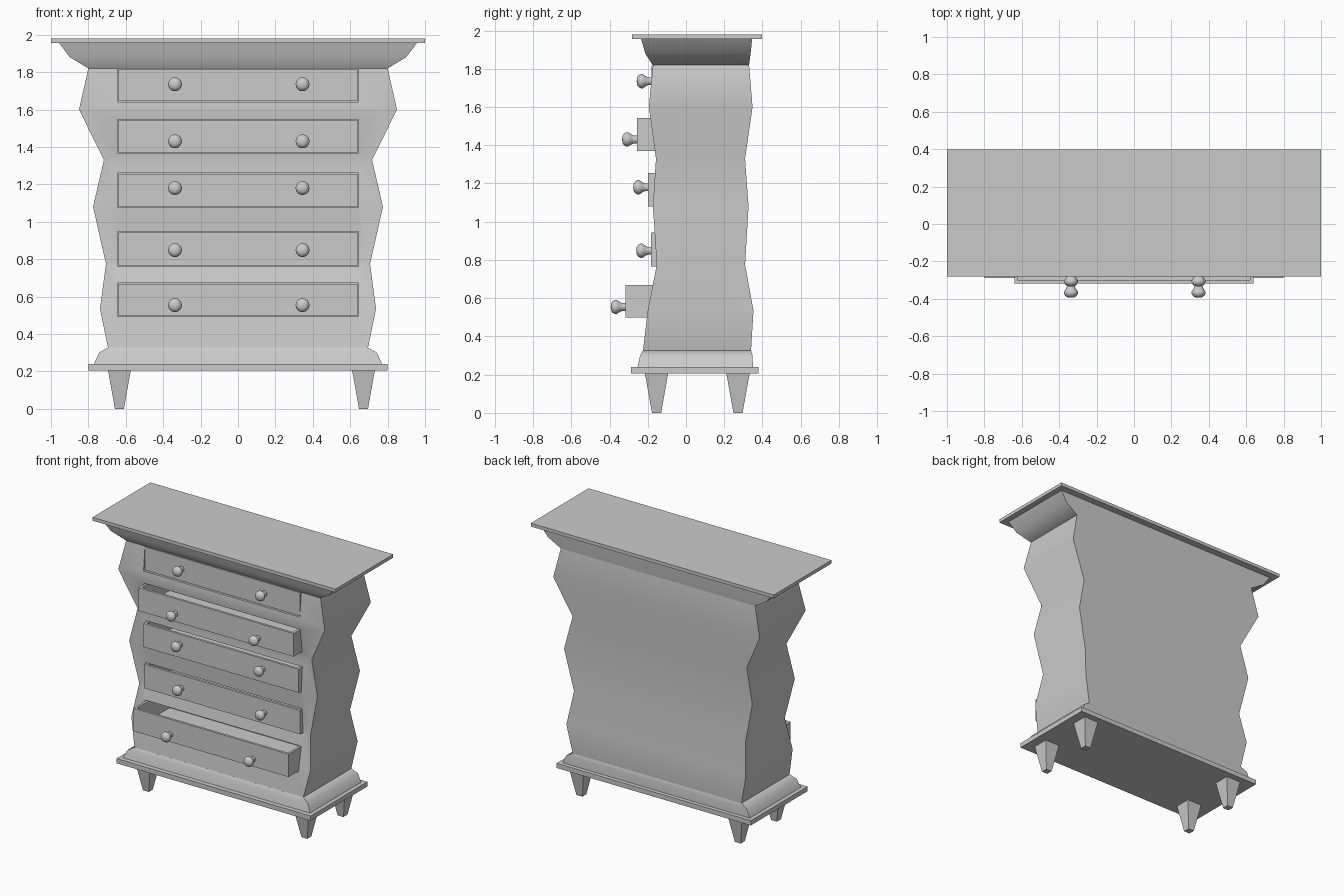
import bpy, bmesh, math
from mathutils import Matrix, Vector

if "Cube" in bpy.data.objects:
    bpy.data.objects.remove(bpy.data.objects["Cube"])


def finish(name, bm, angle=0):
    bmesh.ops.recalc_face_normals(bm, faces=bm.faces[:])
    me = bpy.data.meshes.new(name)
    bm.to_mesh(me)
    bm.free()
    ob = bpy.data.objects.new(name, me)
    bpy.context.collection.objects.link(ob)
    if angle:
        smooth(ob, angle)
    return ob


def smooth(ob, angle):
    bpy.ops.object.select_all(action='DESELECT')
    ob.select_set(True)
    bpy.context.view_layer.objects.active = ob
    bpy.ops.object.shade_smooth_by_angle(angle=math.radians(angle))


def loft(name, rings, angle=0):
    """Stack of rectangles, each ring = (z, x0, x1, y0, y1)."""
    bm = bmesh.new()
    prev = None
    for z, x0, x1, y0, y1 in rings:
        ring = [bm.verts.new((x, y, z)) for x, y in
                ((x0, y0), (x1, y0), (x1, y1), (x0, y1))]
        if prev:
            for i in range(4):
                j = (i + 1) % 4
                bm.faces.new((prev[i], prev[j], ring[j], ring[i]))
        else:
            bm.faces.new(ring[::-1])
        prev = ring
    bm.faces.new(prev)
    return finish(name, bm, angle)


def box(name, x0, x1, y0, y1, z0, z1):
    return loft(name, [(z0, x0, x1, y0, y1), (z1, x0, x1, y0, y1)])


def sym(rows):
    return [(z, -w, w, y0, y1) for z, w, y0, y1 in rows]


def drawer(name, x0, x1, y0, y1, z0, z1, t=0.025):
    """Open-topped box with wall thickness t."""
    bm = bmesh.new()
    bmesh.ops.create_cube(bm, size=1)
    for v in bm.verts:
        v.co = Vector((x0 if v.co.x < 0 else x1, y0 if v.co.y < 0 else y1,
                       z0 if v.co.z < 0 else z1))
    bm.normal_update()
    top = max(bm.faces, key=lambda f: f.calc_center_median().z)
    bmesh.ops.inset_region(bm, faces=[top], thickness=t)
    inner = bmesh.ops.extrude_face_region(bm, geom=[top])
    verts = [g for g in inner['geom'] if isinstance(g, bmesh.types.BMVert)]
    bmesh.ops.translate(bm, verts=verts, vec=(0, 0, -(z1 - z0 - t)))
    if top.is_valid:
        bm.faces.remove(top)
    return finish(name, bm)


def knob(name, x, y, z):
    """Turned knob pointing to -y from (x, y, z)."""
    profile = [(0.0, -0.01), (0.021, -0.01), (0.02, 0.015), (0.027, 0.03),
               (0.037, 0.045), (0.037, 0.055), (0.03, 0.068), (0.018, 0.075), (0.0, 0.077)]
    bm = bmesh.new()
    vs = [bm.verts.new((r, -t, 0)) for r, t in profile]
    es = [bm.edges.new(p) for p in zip(vs, vs[1:])]
    bmesh.ops.spin(bm, geom=vs + es, cent=(0, 0, 0), axis=(0, 1, 0),
                   angle=2 * math.pi, steps=20, use_merge=True)
    bmesh.ops.remove_doubles(bm, verts=bm.verts[:], dist=1e-5)
    bmesh.ops.transform(bm, matrix=Matrix.Translation((x, y, z)), verts=bm.verts[:])
    return finish(name, bm, 50)


# Wavy carcass
body = loft('wavy_body', sym([
    (0.325, 0.695, -0.225, 0.340), (0.535, 0.738, -0.200, 0.353),
    (0.775, 0.706, -0.153, 0.309), (1.080, 0.775, -0.173, 0.327),
    (1.330, 0.717, -0.157, 0.309), (1.600, 0.850, -0.194, 0.348),
    (1.820, 0.800, -0.173, 0.330)]))

# Cornice and top board
loft('cornice', sym([(1.82, 0.80, -0.175, 0.33), (1.88, 0.90, -0.213, 0.338),
                     (1.957, 0.957, -0.235, 0.346)]), 50)
box('top_board', -1, 1, -0.282, 0.397, 1.955, 1.98)

# Base moulding and base board
loft('base_moulding', sym([(0.24, 0.77, -0.253, 0.350), (0.30, 0.743, -0.240, 0.348),
                           (0.327, 0.695, -0.225, 0.340)]), 50)
box('base_board', -0.80, 0.80, -0.288, 0.380, 0.205, 0.24)

# Tapered legs
for side, x in (('left', -0.634), ('right', 0.671)):
    for end, y in (('front', -0.154), ('back', 0.272)):
        loft(f'{end}_{side}_leg', [(z, x - r, x + r, y - r, y + r)
                                   for z, r in ((0, 0.024), (0.207, 0.061))])

# Drawers: bottom, top, front position, knob height; each slides in a cut slot
drawers = [(1.645, 1.818, -0.181, 1.735), (1.371, 1.543, -0.257, 1.430),
           (1.080, 1.255, -0.199, 1.180), (0.765, 0.943, -0.183, 0.848),
           (0.498, 0.668, -0.317, 0.554)]
gap = 0.005
for i, (z0, z1, y, kz) in enumerate(drawers, 1):
    slot = box(f'slot_cutter_{i}', -0.640 - gap, 0.638 + gap, -0.5, 0.27,
               z0 - gap, min(z1 + gap, 1.8195))
    slot.hide_render = True
    mod = body.modifiers.new('slot', 'BOOLEAN')
    mod.operation, mod.solver, mod.object = 'DIFFERENCE', 'EXACT', slot
    bpy.context.view_layer.objects.active = body
    bpy.ops.object.modifier_apply(modifier=mod.name)
    bpy.data.objects.remove(slot)
    drawer(f'drawer_{i}', -0.640, 0.638, y, y + 0.42, z0, z1)
    for side, x in (('left', -0.337), ('right', 0.345)):
        knob(f'drawer_{i}_{side}_knob', x, y, kz)
smooth(body, 50)
